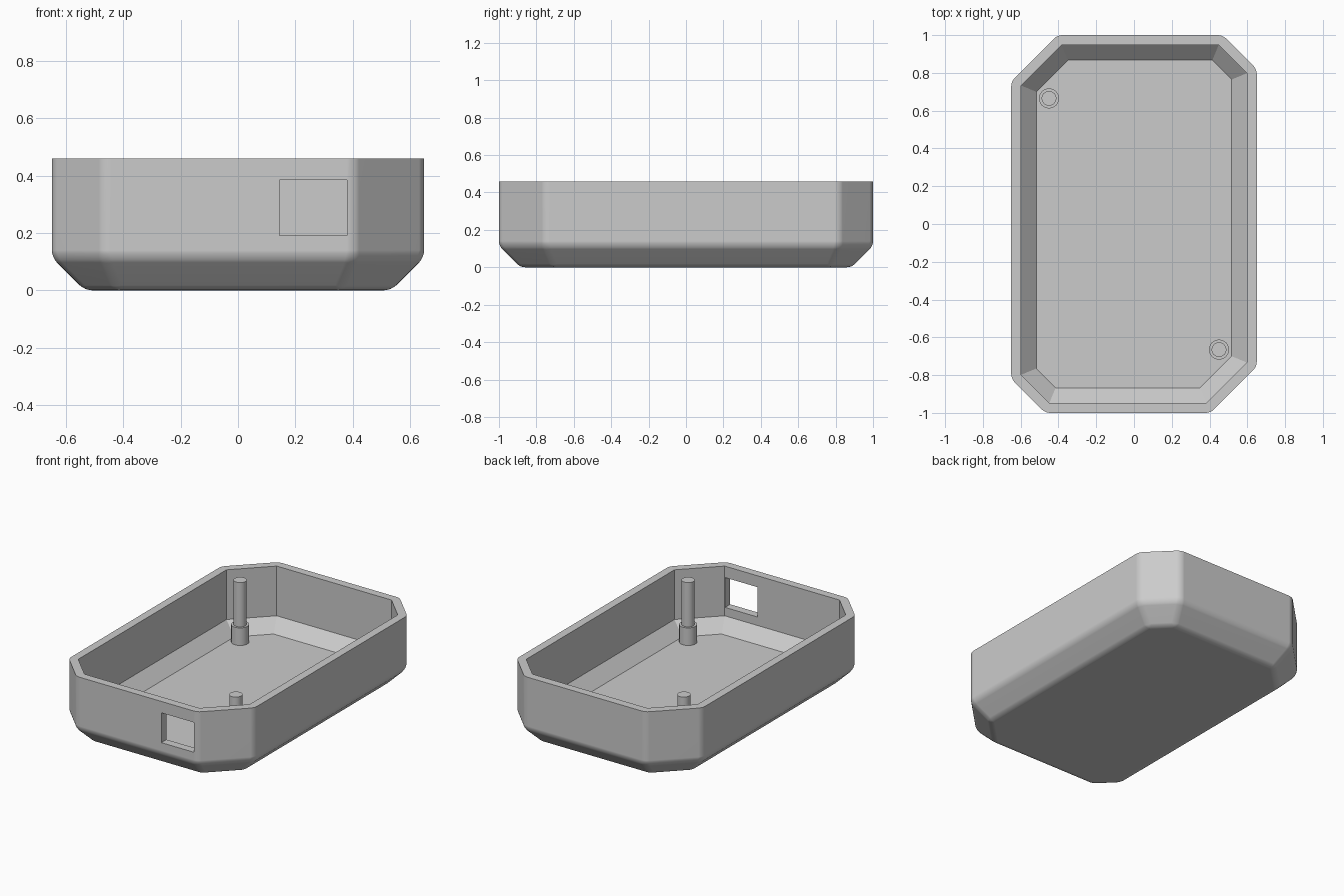
import bpy, bmesh, math

if "Cube" in bpy.data.objects:
    bpy.data.objects.remove(bpy.data.objects["Cube"])

HEIGHT = 0.46      # rim level
FLOOR = 0.055      # inside floor level
WALL = 0.053       # wall thickness
SLOPE = 0.115      # size of the slanted lower edge outside
INNER_SLOPE = 0.08

GREY = (0.6, 0.6, 0.6, 1.0)
grey = bpy.data.materials.new("light grey plastic")
grey.diffuse_color = GREY
grey.use_nodes = True
grey.node_tree.nodes["Principled BSDF"].inputs["Base Color"].default_value = GREY


def octagon(inset):
    """Case outline moved inwards; two opposite corners are cut larger."""
    hx, hy = 0.65 - inset, 1.0 - inset
    shrink = inset * (2 - math.sqrt(2))
    big, small = 0.245 - shrink, 0.18 - shrink
    half = [(hx, -hy + big), (hx, hy - small), (hx - small, hy), (-hx + big, hy)]
    return half + [(-x, -y) for x, y in half]


def make_object(name, bm):
    bmesh.ops.recalc_face_normals(bm, faces=bm.faces)
    mesh = bpy.data.meshes.new(name)
    bm.to_mesh(mesh)
    bm.free()
    obj = bpy.data.objects.new(name, mesh)
    bpy.context.collection.objects.link(obj)
    mesh.materials.append(grey)
    return obj


def loft(name, levels, rounding=0.0):
    """Closed solid through octagons given as (inset, z)."""
    bm = bmesh.new()
    rings = [[bm.verts.new((x, y, z)) for x, y in octagon(inset)] for inset, z in levels]
    bm.faces.new(rings[0])
    bm.faces.new(rings[-1])
    for low, high in zip(rings, rings[1:]):
        for i in range(8):
            j = (i + 1) % 8
            bm.faces.new((low[i], low[j], high[j], high[i]))
    if rounding:
        rim = set(rings[-1])
        edges = [e for e in bm.edges if not set(e.verts) <= rim]
        bmesh.ops.bevel(bm, geom=edges, offset=rounding, segments=4,
                        profile=0.5, affect='EDGES', clamp_overlap=True)
    return make_object(name, bm)


def activate(obj):
    bpy.ops.object.select_all(action='DESELECT')
    obj.select_set(True)
    bpy.context.view_layer.objects.active = obj


def cut(target, cutter):
    activate(target)
    mod = target.modifiers.new("cut", 'BOOLEAN')
    mod.operation = 'DIFFERENCE'
    mod.solver = 'EXACT'
    mod.object = cutter
    bpy.ops.object.modifier_apply(modifier=mod.name)
    bpy.data.objects.remove(cutter)


def smooth(obj):
    activate(obj)
    bpy.ops.object.shade_smooth_by_angle(angle=math.radians(25))
    mod = obj.modifiers.new("flat face normals", 'WEIGHTED_NORMAL')
    mod.keep_sharp = True


# Tray shell: rounded outer body, hollowed out
shell = loft("case_shell", [(SLOPE, 0), (0, SLOPE), (0, HEIGHT)], rounding=0.025)
cavity = loft("cavity_cutter", [(WALL + INNER_SLOPE, FLOOR),
                                (WALL, FLOOR + INNER_SLOPE),
                                (WALL, HEIGHT + 0.1)])
cut(shell, cavity)

# Rectangular port through the front wall
bpy.ops.mesh.primitive_cube_add(size=1, location=(0.263, -0.98, 0.288))
port = bpy.context.object
port.name = "port_cutter"
port.scale = (0.235, 0.2, 0.195)
cut(shell, port)
smooth(shell)


# Stepped posts in two opposite corners
def post(name, x, y):
    bm = bmesh.new()
    profile = [(0, 0.04), (0.053, 0.04), (0.053, 0.17), (0.039, 0.17), (0.039, HEIGHT), (0, HEIGHT)]
    verts = [bm.verts.new((r, 0, z)) for r, z in profile]
    edges = [bm.edges.new(pair) for pair in zip(verts, verts[1:])]
    bmesh.ops.spin(bm, geom=verts + edges, cent=(0, 0, 0), axis=(0, 0, 1),
                   angle=math.tau, steps=40, use_merge=True)
    bmesh.ops.remove_doubles(bm, verts=bm.verts, dist=0.0001)
    obj = make_object(name, bm)
    obj.location = (x, y, 0)
    smooth(obj)


post("back_right_post", -0.45, 0.665)
post("front_left_post", 0.45, -0.665)
